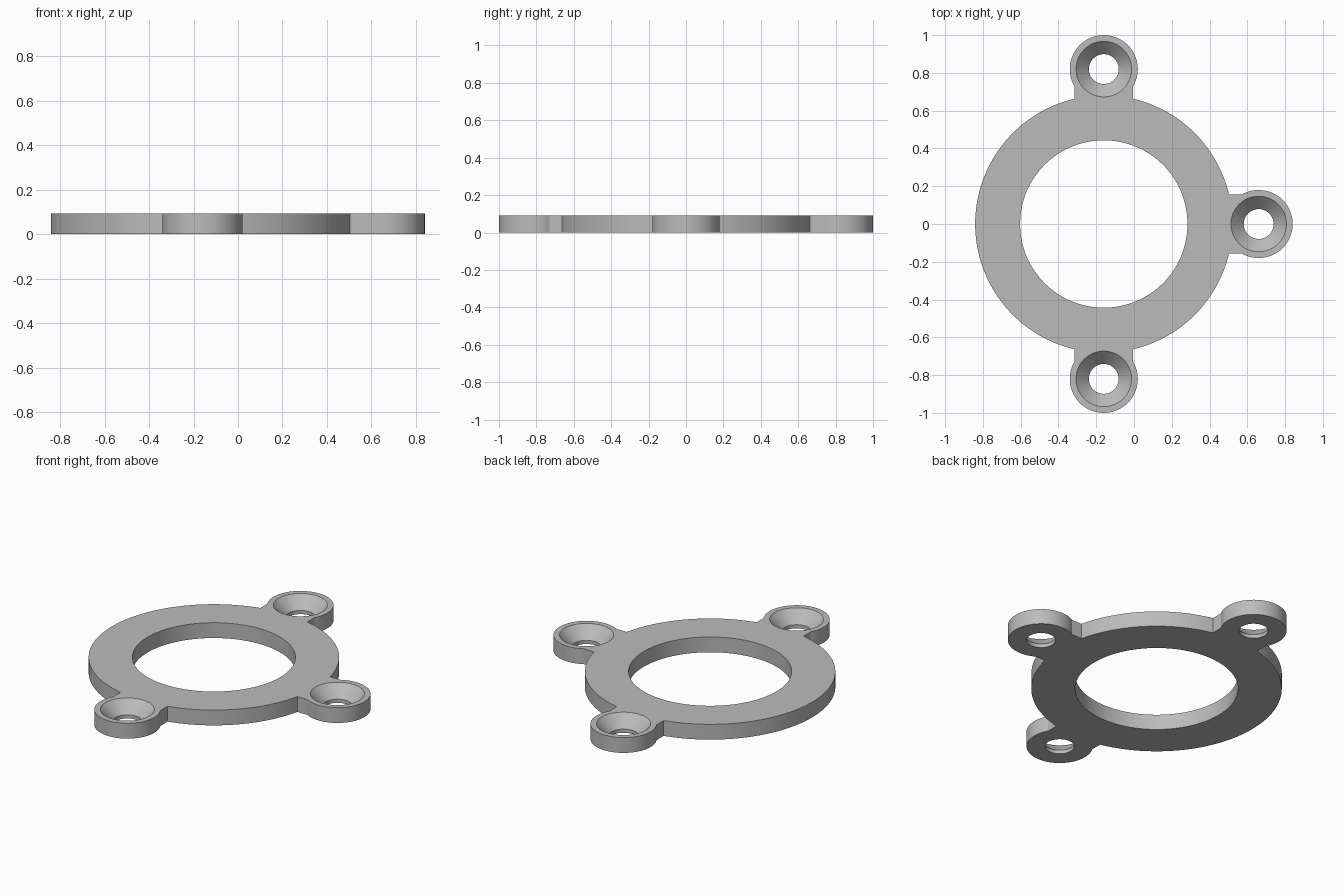
import bpy, bmesh
from math import sin, cos, asin, pi, radians

if "Cube" in bpy.data.objects:
    bpy.data.objects.remove(bpy.data.objects["Cube"], do_unlink=True)

CX, THICK = -0.16, 0.092
RING_R, BORE_R = 0.681, 0.443
TAB_DIST, TAB_R, NECK = 0.82, 0.18, 0.156
SINK_R, HOLE_R, LIP = 0.147, 0.079, 0.022
TABS = [radians(a) for a in (-90, 0, 90)]

grey = bpy.data.materials.new("grey_metal")
grey.use_nodes = True
colour = (0.5, 0.5, 0.5, 1)
grey.diffuse_color = colour
grey.node_tree.nodes["Principled BSDF"].inputs["Base Color"].default_value = colour


def arc(cx, cy, r, start, end, steps):
    angles = [start + (end - start) * i / steps for i in range(steps + 1)]
    return [(cx + r * cos(a), cy + r * sin(a)) for a in angles]


def tab_centre(a):
    return CX + TAB_DIST * cos(a), TAB_DIST * sin(a)


def finish(name, bm):
    bmesh.ops.recalc_face_normals(bm, faces=bm.faces)
    mesh = bpy.data.meshes.new(name)
    bm.to_mesh(mesh)
    bm.free()
    obj = bpy.data.objects.new(name, mesh)
    bpy.context.collection.objects.link(obj)
    mesh.materials.append(grey)
    return obj


def revolve(name, centre, profile, steps):
    """Closed solid of revolution from (radius, height) pairs."""
    bm = bmesh.new()
    loops = []
    for r, z in profile:
        pts = arc(*centre, r, 0, 2 * pi, steps)[:-1]
        loops.append([bm.verts.new((x, y, z)) for x, y in pts])
    for low, high in zip(loops, loops[1:]):
        for i in range(steps):
            j = (i + 1) % steps
            bm.faces.new((low[i], low[j], high[j], high[i]))
    bm.faces.new(loops[0])
    bm.faces.new(loops[-1])
    return finish(name, bm)


# Outline: ring arcs alternating with straight necks and round tabs
ring_gap, tab_gap = asin(NECK / RING_R), pi - asin(NECK / TAB_R)
outline = []
for i, a in enumerate(TABS):
    outline += arc(*tab_centre(a), TAB_R, a - tab_gap, a + tab_gap, 56)
    following = TABS[i + 1] if i + 1 < len(TABS) else TABS[0] + 2 * pi
    steps = round((following - a) / radians(2.5))
    outline += arc(CX, 0, RING_R, a + ring_gap, following - ring_gap, steps)

bm = bmesh.new()
base = bm.faces.new([bm.verts.new((x, y, 0)) for x, y in outline])
top = bmesh.ops.extrude_face_region(bm, geom=[base])["geom"]
bmesh.ops.translate(bm, vec=(0, 0, THICK),
                    verts=[v for v in top if isinstance(v, bmesh.types.BMVert)])
flange = finish("mounting_ring", bm)

# Central bore and countersunk screw holes
over = 0.05
slope = (SINK_R - HOLE_R) / (THICK - LIP)
cutters = [revolve("bore_cutter", (CX, 0),
                   [(BORE_R, -over), (BORE_R, THICK + over)], 144)]
for a in TABS:
    cutters.append(revolve("screw_hole_cutter", tab_centre(a),
                           [(HOLE_R, -over), (HOLE_R, LIP),
                            (SINK_R + slope * over, THICK + over)], 64))
for cutter in cutters:
    cut = flange.modifiers.new(cutter.name, "BOOLEAN")
    cut.operation, cut.solver, cut.object = "DIFFERENCE", "EXACT", cutter

# Apply the cuts, then drop the cutters
bpy.context.view_layer.objects.active = flange
flange.select_set(True)
for name in [m.name for m in flange.modifiers]:
    bpy.ops.object.modifier_apply(modifier=name)
for cutter in cutters:
    bpy.data.objects.remove(cutter, do_unlink=True)
bpy.ops.object.shade_smooth_by_angle(angle=radians(25))
